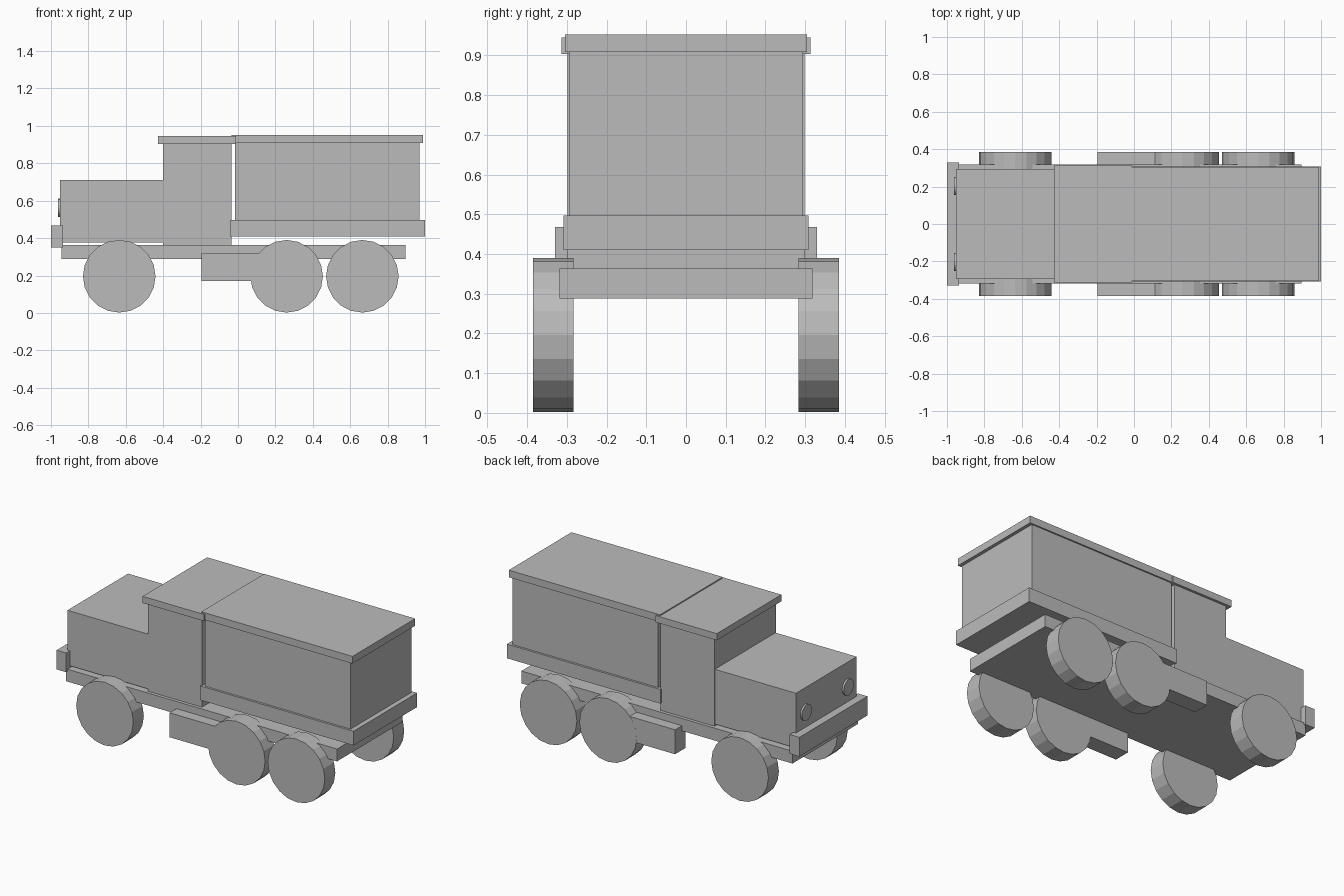
import bpy
from math import radians

cube = bpy.data.objects.get("Cube")
if cube:
    bpy.data.objects.remove(cube, do_unlink=True)

# Single plain grey
grey = bpy.data.materials.new("plain_grey")
grey.use_nodes = True
colour = (0.5, 0.5, 0.5, 1)
grey.diffuse_color = colour
grey.node_tree.nodes["Principled BSDF"].inputs["Base Color"].default_value = colour


def finish(name):
    ob = bpy.context.object
    ob.name = ob.data.name = name
    ob.data.materials.append(grey)
    return ob


def box(name, xs, ys, zs):
    """Box between the given limits on each axis."""
    limits = (xs, ys, zs)
    bpy.ops.mesh.primitive_cube_add(size=1, location=[(a + b) / 2 for a, b in limits])
    ob = finish(name)
    for v in ob.data.vertices:
        for i, (a, b) in enumerate(limits):
            v.co[i] *= b - a
    return ob


def slab(name, xs, half_width, zs):
    return box(name, xs, (-half_width, half_width), zs)


def cylinder(name, centre, radius, depth, rotation, sides=20):
    bpy.ops.mesh.primitive_cylinder_add(vertices=sides, radius=radius, depth=depth,
                                        location=centre, rotation=rotation)
    return finish(name)


# Chassis and bumper
slab("chassis", (-0.945, 0.895), 0.318, (0.288, 0.364))
slab("front_bumper", (-1.0, -0.935), 0.33, (0.35, 0.468))

# Hood and cab
slab("hood", (-0.952, -0.39), 0.294, (0.376, 0.712))
slab("cab", (-0.402, -0.036), 0.298, (0.364, 0.908))
slab("cab_roof", (-0.428, -0.012), 0.313, (0.904, 0.945))

# Cargo body
slab("cargo_bed", (-0.042, 1.0), 0.308, (0.41, 0.497))
slab("cargo_box", (-0.017, 0.97), 0.295, (0.49, 0.915))
slab("cargo_roof", (-0.036, 0.99), 0.304, (0.908, 0.952))

# Mirrored parts
axles = {"front": -0.635, "middle": 0.26, "rear": 0.665}
for side, s in (("left", 1), ("right", -1)):
    for axle, x in axles.items():
        cylinder(f"{axle}_wheel_{side}", (x, s * 0.334, 0.196), 0.194, 0.102,
                 (radians(90), 0, 0))
    box(f"fuel_tank_{side}", (-0.195, 0.2), sorted((s * 0.283, s * 0.3845)), (0.17, 0.32))
    cylinder(f"headlight_{side}", (-0.945, s * 0.203, 0.562), 0.049, 0.036,
             (0, radians(90), 0))
